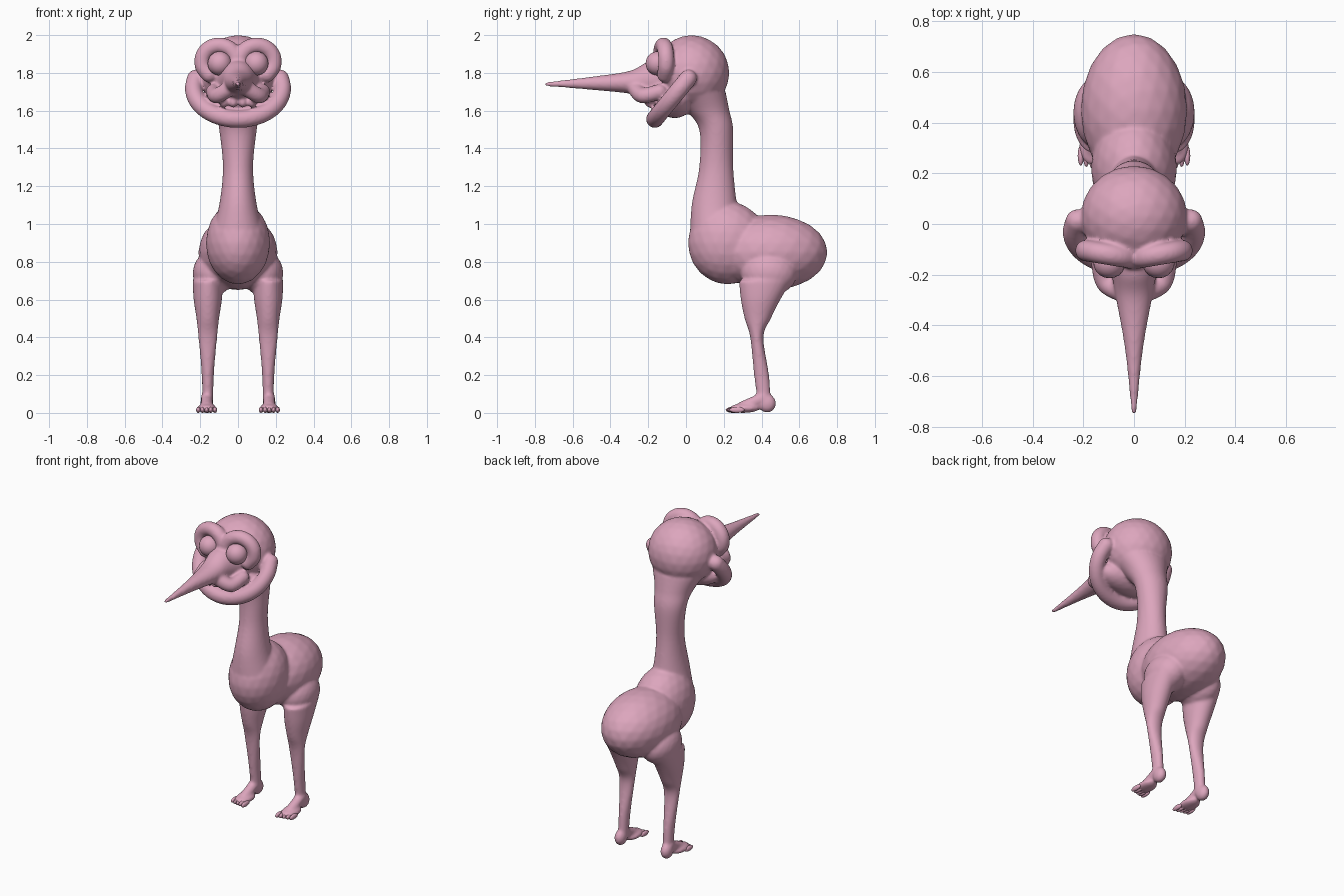
import bpy
import bmesh
from math import cos, sin, pi
from mathutils import Matrix, Vector

cube = bpy.data.objects.get("Cube")
if cube:
    bpy.data.objects.remove(cube, do_unlink=True)

PINK = (0.72, 0.38, 0.51, 1)
skin = bpy.data.materials.new("pink_skin")
skin.use_nodes = True
skin.diffuse_color = PINK
skin.node_tree.nodes["Principled BSDF"].inputs["Base Color"].default_value = PINK


def spline(rows, steps):
    """Resample rows of numbers with a Catmull-Rom curve."""
    points = [Vector(row) for row in rows]
    points = [points[0], *points, points[-1]]
    result = []
    for before, start, end, after in zip(points, points[1:], points[2:], points[3:]):
        for step in range(steps):
            t = step / steps
            bend_in = (end - before) / 2
            bend_out = (after - start) / 2
            gap = end - start
            result.append(start + bend_in * t
                          + (gap * 3 - bend_in * 2 - bend_out) * t ** 2
                          + (bend_in + bend_out - gap * 2) * t ** 3)
    return result + [points[-1]]


def loft(bm, axis, rows, centre_x=0, sides=32):
    """Skin ellipses along an axis; a row is (position, low, high, half width)."""
    rings = []
    for position, low, high, half_width in spline(rows, 6):
        ring = []
        for side in range(sides):
            angle = 2 * pi * side / sides
            x = centre_x + half_width * cos(angle)
            across = (low + high) / 2 + (high - low) / 2 * sin(angle)
            place = (x, across, position) if axis == "z" else (x, position, across)
            ring.append(bm.verts.new(place))
        rings.append(ring)
    for ring, following in zip(rings, rings[1:]):
        for i in range(sides):
            j = (i + 1) % sides
            bm.faces.new((ring[i], ring[j], following[j], following[i]))
    bm.faces.new(rings[0])
    bm.faces.new(rings[-1])


def blob(bm, centre, size):
    """An ellipsoid with the given radii."""
    matrix = Matrix.Translation(centre) @ Matrix.Diagonal((*size, 1))
    bmesh.ops.create_icosphere(bm, subdivisions=3, radius=1, matrix=matrix)


def roll(bm, points, radius):
    """A soft fleshy roll following a curve."""
    for point in spline(points, 6):
        blob(bm, point, (radius, radius, radius))


def finish(bm, name):
    """Turn the bmesh into a smooth object."""
    bmesh.ops.recalc_face_normals(bm, faces=bm.faces)
    mesh = bpy.data.meshes.new(name)
    bm.to_mesh(mesh)
    bm.free()
    mesh.materials.append(skin)
    mesh.shade_smooth()
    obj = bpy.data.objects.new(name, mesh)
    bpy.context.collection.objects.link(obj)
    return obj


bm = bmesh.new()

# Torso: rump and chest
blob(bm, (0, 0.45, 0.85), (0.21, 0.3, 0.2))
blob(bm, (0, 0.22, 0.9), (0.17, 0.21, 0.22))

# Neck, skull and jaw
loft(bm, "z", [(0.9, 0.02, 0.3, 0.15), (1.1, 0.03, 0.27, 0.1), (1.3, 0.07, 0.25, 0.08),
               (1.5, 0.07, 0.25, 0.1), (1.6, 0, 0.23, 0.12), (1.7, -0.1, 0.21, 0.17)])
blob(bm, (0, 0.03, 1.8), (0.21, 0.2, 0.2))
blob(bm, (0, -0.06, 1.65), (0.2, 0.1, 0.09))

# Long tapering beak
loft(bm, "y", [(-0.1, 1.65, 1.88, 0.13), (-0.2, 1.66, 1.86, 0.09), (-0.3, 1.69, 1.81, 0.07),
               (-0.5, 1.71, 1.78, 0.035), (-0.75, 1.73, 1.75, 0.01)])

# Wide smiling lower lip
smile = [pi * step / 10 for step in range(-6, 7)]
roll(bm, [(0.235 * sin(a), -0.03 - 0.135 * cos(a), 1.72 - 0.165 * cos(a)) for a in smile], 0.047)

for side in (1, -1):
    # Brow arching from the beak over the eye to the cheek
    arch = [pi * (1.1 - step / 5) for step in range(8)]
    roll(bm, [(side * (0.1 + 0.09 * cos(a)), -0.12 + 0.015 * cos(a), 1.86 + 0.085 * sin(a))
              for a in arch], 0.043)

    # Puffy upper lip with small bumps below
    roll(bm, [(side * 0.13, -0.14, 1.7), (side * 0.11, -0.23, 1.68),
              (side * 0.04, -0.27, 1.72)], 0.042)
    for x in (0.025, 0.075):
        blob(bm, (side * x, -0.19, 1.645), (0.025, 0.03, 0.03))

    # Hip, then the leg from ankle to thigh
    blob(bm, (side * 0.13, 0.44, 0.74), (0.11, 0.15, 0.12))
    loft(bm, "z", [(0.05, 0.38, 0.45, 0.03), (0.2, 0.36, 0.44, 0.032), (0.4, 0.34, 0.41, 0.05),
                   (0.5, 0.31, 0.45, 0.06), (0.6, 0.29, 0.5, 0.075), (0.7, 0.28, 0.56, 0.08)],
         side * 0.16)

    # Heel, instep and ball of the foot
    foot_x = side * 0.165
    blob(bm, (foot_x, 0.43, 0.05), (0.035, 0.047, 0.05))
    roll(bm, [(foot_x, 0.41, 0.08), (foot_x, 0.3, 0.03)], 0.032)
    blob(bm, (foot_x, 0.31, 0.025), (0.052, 0.08, 0.025))

body = finish(bm, "body")

# Fuse the forms into one soft skin
remesh = body.modifiers.new("fuse", "REMESH")
remesh.mode = "VOXEL"
remesh.voxel_size = 0.008
remesh.use_smooth_shade = True
soften = body.modifiers.new("soften", "SMOOTH")
soften.factor = 0.5
soften.iterations = 10
bpy.context.view_layer.objects.active = body
for modifier in ("fuse", "soften"):
    bpy.ops.object.modifier_apply(modifier=modifier)

for side, label in ((1, "left"), (-1, "right")):
    # Bulging eye
    bm = bmesh.new()
    blob(bm, (side * 0.097, -0.15, 1.85), (0.064, 0.064, 0.064))
    finish(bm, label + "_eye")

    # Toes side by side, longest on the inside
    bm = bmesh.new()
    for toe in range(5):
        blob(bm, (side * (0.122 + 0.022 * toe), 0.25 + 0.005 * toe, 0.016),
             (0.012, 0.04, 0.016))
    finish(bm, label + "_toes")
